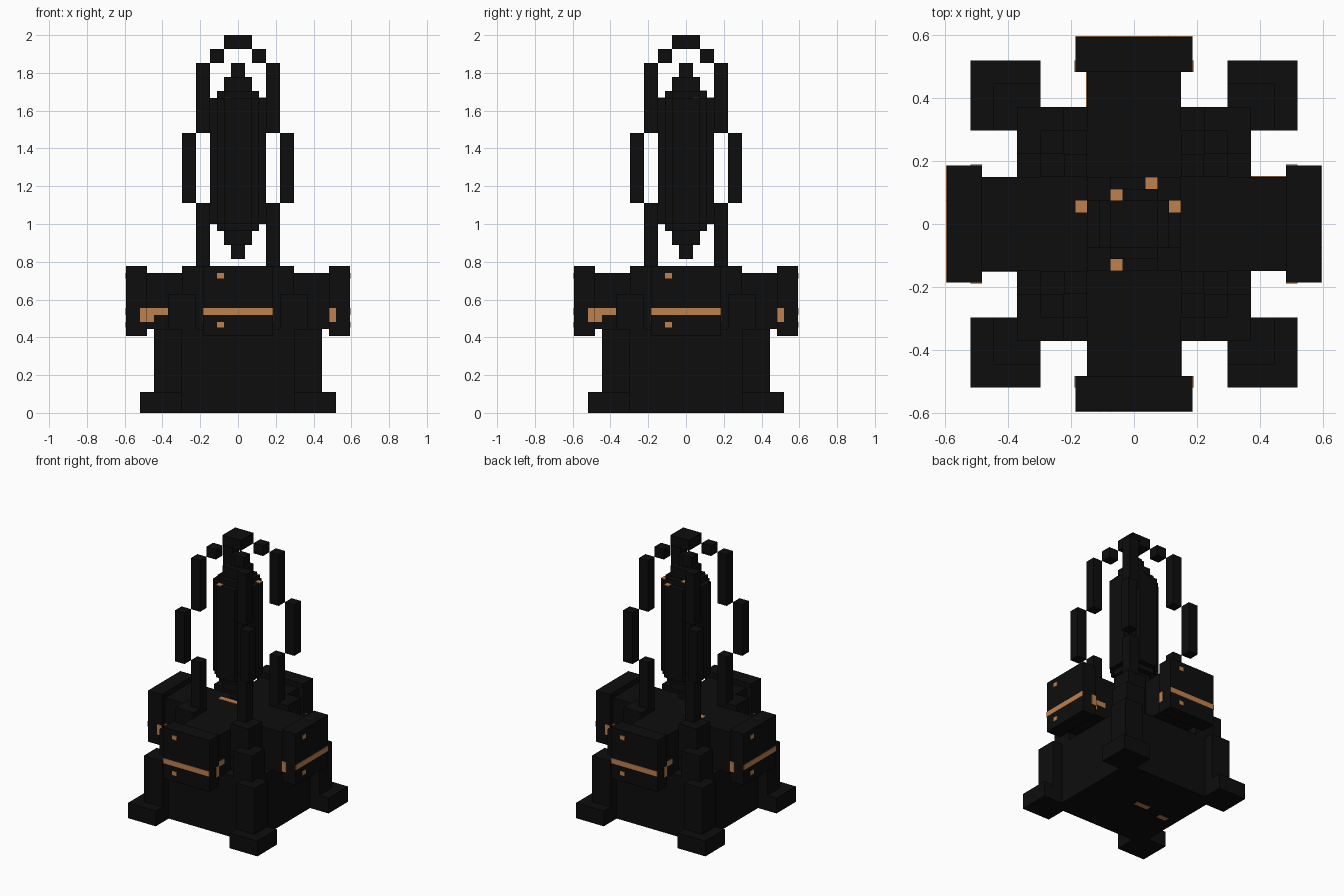
import bpy, bmesh

if "Cube" in bpy.data.objects:
    bpy.data.objects.remove(bpy.data.objects["Cube"])

U = 2 / 54  # one block unit


def material(name, rgb):
    m = bpy.data.materials.new(name)
    m.diffuse_color = (*rgb, 1)
    m.use_nodes = True
    m.node_tree.nodes["Principled BSDF"].inputs["Base Color"].default_value = m.diffuse_color
    return m


BLACK = material("black_stone", (0.004, 0.004, 0.004))
COPPER = material("copper", (0.52, 0.22, 0.075))


def turn(x, y, k):
    for _ in range(k):
        x, y = -y, x
    return x, y


def part(name, boxes, mat=BLACK, turns=1):
    """Boxes (x0, x1, y0, y1, z0, z1) in block units, repeated by quarter turns."""
    bm = bmesh.new()
    for k in range(turns):
        for x0, x1, y0, y1, z0, z1 in boxes:
            verts = bmesh.ops.create_cube(bm, size=1)["verts"]
            for v in verts:
                x = x1 if v.co.x > 0 else x0
                y = y1 if v.co.y > 0 else y0
                z = z1 if v.co.z > 0 else z0
                x, y = turn(x, y, k)
                v.co = (x * U, y * U, z * U)
    mesh = bpy.data.meshes.new(name)
    bm.to_mesh(mesh)
    bm.free()
    mesh.materials.append(mat)
    obj = bpy.data.objects.new(name, mesh)
    bpy.context.collection.objects.link(obj)
    return obj


# Base with corner feet and stepped buttresses
part("base", [(-10, 10, -10, 10, 0, 12)])
part("feet", [(8, 14, -14, -8, 0, 3)], turns=4)
part("legs", [(8, 12, -12, -8, 3, 12)], turns=4)
part("corner_steps", [(6, 10, -10, -6, 12, 17)], turns=4)
part("corner_blocks", [(4, 8, -8, -4, 12, 21)], turns=4)

# Cross-shaped head and its four end plates
part("head_core", [(-4, 4, -4, 4, 12, 20)])
part("arms", [(-4, 4, -13, -4, 12, 20)], turns=4)
part("end_plates", [(-5, 5, -16, -13, 11, 21)], turns=4)

# Cage of four diagonal struts meeting in a cap
part("cage_struts", [
    (4, 6, -6, -4, 21, 30),
    (6, 8, -8, -6, 30, 40),
    (4, 6, -6, -4, 40, 50),
    (2, 4, -4, -2, 50, 52),
], turns=4)
part("cage_cap", [(-2, 2, -2, 2, 52, 54)])

# Floating crystal, tapering to both ends
part("crystal", [
    (-1, 1, -1, 1, 22, 50),
    (-2, 2, -2, 2, 24, 48),
    (-3, 3, -2, 2, 26, 46),
    (-2, 2, -3, 3, 26, 46),
    (-3, 3, -3, 3, 27, 45),
    (-4, 4, -2, 2, 27, 45),
    (-2, 2, -4, 4, 27, 45),
])

# Copper veins on the end plates and arm sides
T = 0.1
part("plate_veins", [
    (-5, 5, -16 - T, -16, 14, 15),
    (-3, -2, -16 - T, -16, 19.2, 20),
    (-3, -2, -16 - T, -16, 12.2, 13),
    (5, 5 + T, -14, -13, 13, 15),
    (-5 - T, -5, -14, -13, 13, 15),
    (4, 4 + T, -13, -10, 14, 15),
    (4, 4 + T, -13, -12, 13, 14),
], COPPER, turns=4)

# Copper specks on the head, crystal and underside
part("head_vein", [(-5, -1, 1, 2, 20, 20 + T)], COPPER)
part("crystal_specks", [
    (1, 2, 3, 4, 45, 45 + T),
    (3, 4, 1, 2, 45, 45 + T),
    (-2, -1, -4, -3, 45, 45 + T),
    (-2, -1, 2, 3, 46, 46 + T),
], COPPER)
part("underside_veins", [
    (-3, 0, 0, 1, -T / 2, T / 2),
    (-8, -6, -1, 0, -T / 2, T / 2),
], COPPER)
